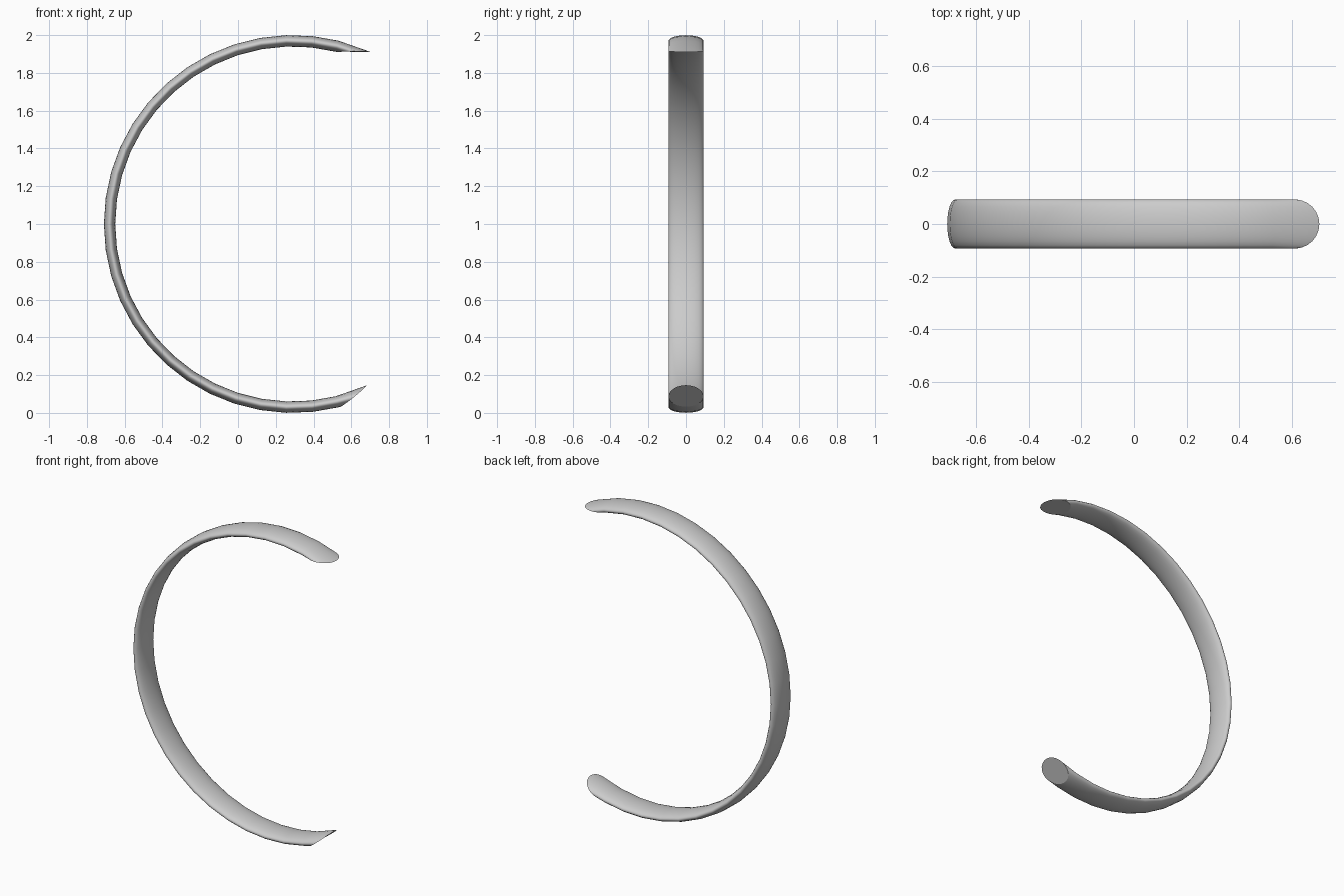
import bpy
import bmesh
from math import radians, sin, cos, pi

cube = bpy.data.objects.get("Cube")
if cube:
    bpy.data.objects.remove(cube, do_unlink=True)

CENTRE_X, CENTRE_Z = 0.29, 1.0
MID_RADIUS, HALF_THICK, HALF_WIDTH = 0.97, 0.03, 0.093
SIDES = 24


def band_ring(bm, inner_angle, outer_angle):
    """Elliptical section; differing angles slant it into a cut end."""
    ring = []
    for i in range(SIDES):
        t = 2 * pi * i / SIDES
        r = MID_RADIUS + HALF_THICK * cos(t)
        blend = (1 + cos(t)) / 2
        a = radians(inner_angle + (outer_angle - inner_angle) * blend)
        ring.append(bm.verts.new((CENTRE_X + r * cos(a),
                                  HALF_WIDTH * sin(t),
                                  CENTRE_Z + r * sin(a))))
    return ring


# Open band: slanted upper end, even steps round the left, slanted lower end
bm = bmesh.new()
stations = [(75.6, 65.5)] + [(a, a) for a in range(76, 285, 8)] + [(294.8, 284.8)]
rings = [band_ring(bm, *s) for s in stations]
for a, b in zip(rings, rings[1:]):
    for i in range(SIDES):
        j = (i + 1) % SIDES
        bm.faces.new((a[i], a[j], b[j], b[i]))
caps = [bm.faces.new(rings[0]), bm.faces.new(rings[-1])]
bmesh.ops.recalc_face_normals(bm, faces=bm.faces)

# Smooth band with crisp edges round both cut ends
for f in bm.faces:
    f.smooth = f not in caps
for cap in caps:
    for e in cap.edges:
        e.smooth = False

mesh = bpy.data.meshes.new("open_band")
bm.to_mesh(mesh)
bm.free()
band = bpy.data.objects.new("open_band", mesh)
bpy.context.collection.objects.link(band)

# Plain grey
grey = bpy.data.materials.new("light_grey")
grey.use_nodes = True
colour = (0.6, 0.6, 0.6, 1)
grey.diffuse_color = colour
grey.node_tree.nodes["Principled BSDF"].inputs["Base Color"].default_value = colour
mesh.materials.append(grey)
